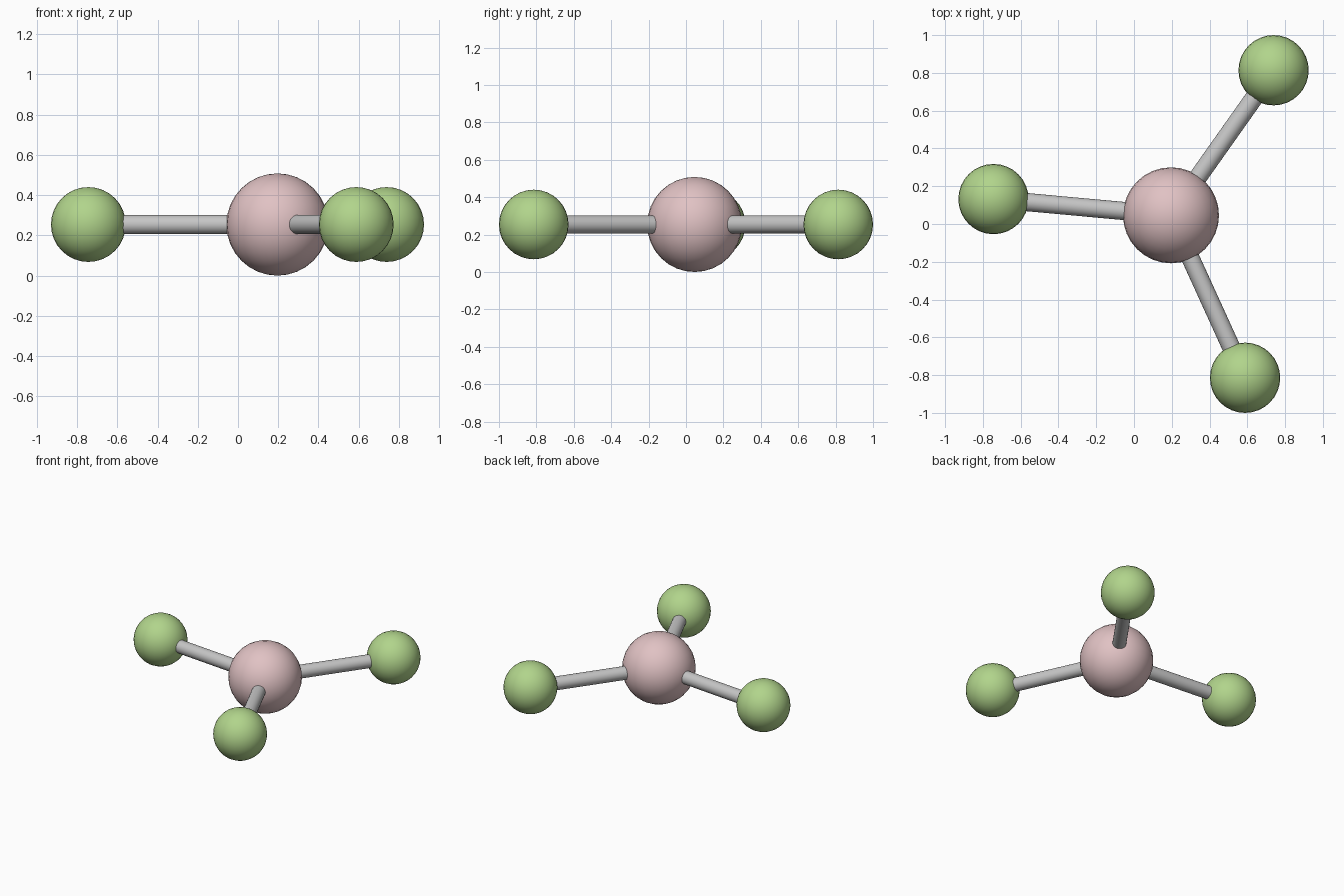
import bpy
import math
from mathutils import Vector

if "Cube" in bpy.data.objects:
    bpy.data.objects.remove(bpy.data.objects["Cube"])


def material(name, rgb):
    m = bpy.data.materials.new(name)
    m.diffuse_color = (*rgb, 1)
    m.use_nodes = True
    m.node_tree.nodes["Principled BSDF"].inputs["Base Color"].default_value = m.diffuse_color
    return m


pink = material("dusty pink", (0.75, 0.54, 0.55))
green = material("soft green", (0.44, 0.66, 0.26))
grey = material("light grey", (0.56, 0.56, 0.56))


def finish(name, mat):
    obj = bpy.context.object
    obj.name = name
    obj.data.materials.append(mat)
    bpy.ops.object.shade_smooth_by_angle(angle=math.radians(40))


def ball(name, centre, radius, mat):
    bpy.ops.mesh.primitive_uv_sphere_add(segments=32, ring_count=16, radius=radius, location=centre)
    finish(name, mat)


def rod(name, start, end, radius, mat):
    d = end - start
    bpy.ops.mesh.primitive_cylinder_add(vertices=24, radius=radius, depth=d.length,
                                        location=(start + end) / 2,
                                        rotation=d.to_track_quat('Z', 'Y').to_euler())
    finish(name, mat)


# Large central ball
Z = 0.254
hub = Vector((0.196, 0.046, Z))
ball("central_ball", hub, 0.254, pink)

# Three outer balls, each joined to the centre by a rod
for side, x, y in (("left", -0.744, 0.132), ("back", 0.739, 0.814), ("front", 0.588, -0.814)):
    outer = Vector((x, y, Z))
    ball(side + "_ball", outer, 0.186, green)
    rod(side + "_rod", hub, outer, 0.048, grey)
